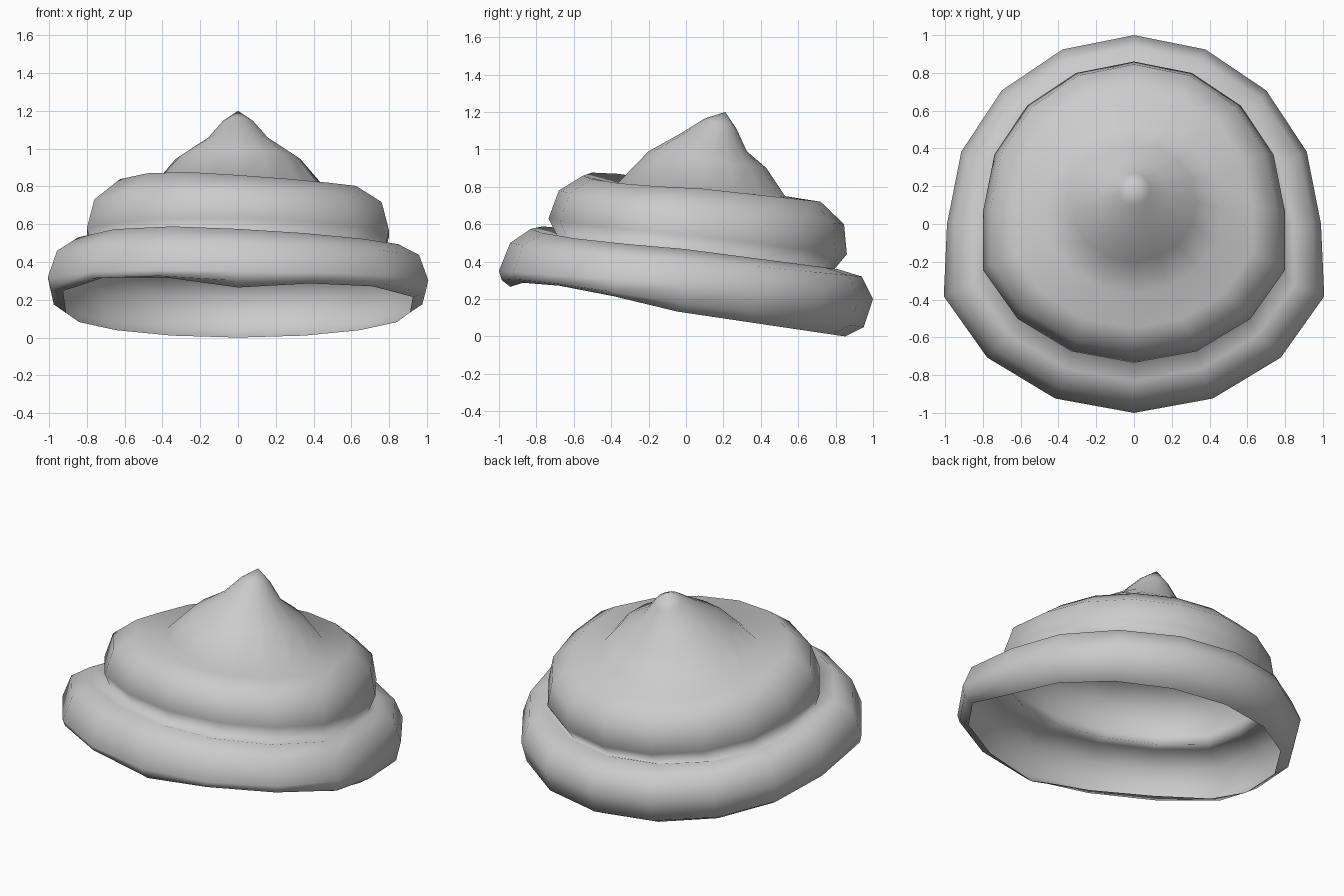
import bpy, bmesh, math

SEG = 16

# Rings, bottom to top: half width, front y, front z, back y, back z,
# front fattening, front-right lift, front-left lift
RINGS = [
    (0.91, -0.94, 0.265, 0.85, 0.00, 0.11, 0.045, 0.09),    # open bottom rim
    (0.975, -0.985, 0.30, 0.95, 0.05, 0.11, 0.02, 0.05),
    (0.99, -1.00, 0.35, 1.00, 0.20, 0.11, 0.00, 0.02),      # lower coil
    (0.95, -0.94, 0.50, 0.94, 0.32, 0.10, -0.01, 0.02),
    (0.84, -0.83, 0.575, 0.81, 0.36, 0.10, -0.02, 0.03),
    (0.775, -0.69, 0.54, 0.79, 0.355, 0.09, -0.02, 0.02),   # crease
    (0.80, -0.735, 0.63, 0.86, 0.44, 0.09, -0.01, 0.01),    # upper coil
    (0.76, -0.68, 0.78, 0.845, 0.60, 0.09, -0.01, 0.01),
    (0.63, -0.55, 0.86, 0.72, 0.72, 0.08, -0.02, 0.03),
    (0.47, -0.37, 0.815, 0.53, 0.75, 0.03, -0.01, 0.015),   # crease
    (0.33, -0.20, 0.99, 0.43, 0.90, 0.0, 0.0, 0.0),         # peak
    (0.17, -0.02, 1.09, 0.325, 0.99, 0.0, 0.0, 0.0),
    (0.085, 0.10, 1.165, 0.27, 1.11, 0.0, 0.0, 0.0),
]


def ring_points(half_w, yf, zf, yb, zb, fat, lift_r, lift_l):
    pts = []
    for i in range(SEG):
        a = 2 * math.pi * i / SEG
        s, c = math.sin(a), math.cos(a)
        t = (1 + c) / 2
        bump = 2 * max(0.0, -c) * abs(s)
        # the fattening also widens the vertices near the front centre
        wide = 1 + fat * min(1.0, 1.3 * bump)
        lift = lift_r if s > 0 else lift_l
        pts.append((half_w * s * wide,
                    yf + (yb - yf) * t,
                    zf + (zb - zf) * t + lift * bump))
    return pts


# Coiled swirl: one open shell lofted through the tilted rings
bm = bmesh.new()
loops = [[bm.verts.new(p) for p in ring_points(*r)] for r in RINGS]
for lo, hi in zip(loops, loops[1:]):
    for i in range(SEG):
        j = (i + 1) % SEG
        bm.faces.new((lo[j], lo[i], hi[i], hi[j]))

# Pointed tip
tip = bm.verts.new((0, 0.21, 1.2))
for i in range(SEG):
    bm.faces.new((loops[-1][(i + 1) % SEG], loops[-1][i], tip))
for f in bm.faces:
    f.smooth = True

mesh = bpy.data.meshes.new("swirl")
bm.to_mesh(mesh)
bm.free()
bpy.context.collection.objects.link(bpy.data.objects.new("swirl", mesh))
